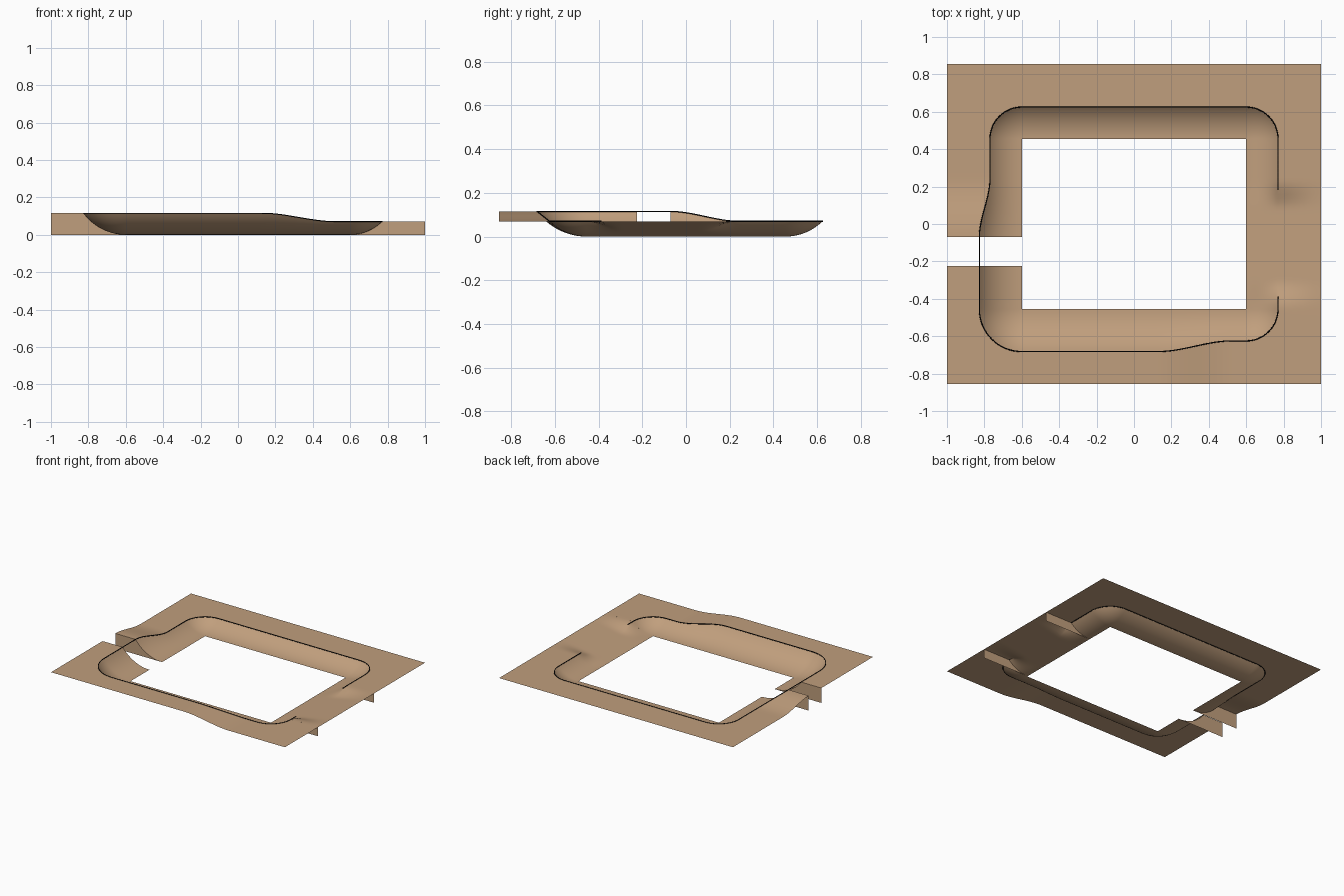
import bpy, math

if "Cube" in bpy.data.objects:
    bpy.data.objects.remove(bpy.data.objects["Cube"])

HX, HY = 0.6, 0.455          # half size of the central opening
OX, OY = 1.0, 0.855          # half size of the outer rectangle
LOW, HIGH = 0.07, 0.115      # rim heights
GAP = (-0.225, -0.07)        # open slot in the left side
RAMP = (-0.45, 0.23)         # eased ramp on the right side


def material(name, rgb):
    m = bpy.data.materials.new(name)
    m.diffuse_color = (*rgb, 1)
    m.use_nodes = True
    m.node_tree.nodes["Principled BSDF"].inputs["Base Color"].default_value = m.diffuse_color
    return m


tan = material("tan", (0.53, 0.345, 0.205))
black = material("black", (0.002, 0.002, 0.002))


def smooth(t):
    t = max(0.0, min(1.0, t))
    return t * t * (3 - 2 * t)


def mesh_object(name, verts, faces):
    me = bpy.data.meshes.new(name)
    me.from_pydata(verts, [], faces)
    me.materials.append(tan)
    ob = bpy.data.objects.new(name, me)
    bpy.context.collection.objects.link(ob)
    return ob


def rim_distance(h):
    return 0.17 + (h - LOW) * 0.057 / 0.045


def profile(h, reach):
    """Wall arc rising to the rim, then a flat flange: (distance, height)."""
    d = rim_distance(h)
    r = (d * d + h * h) / (2 * h)
    top = math.asin(d / r)
    pts = [(r * math.sin(top * k / 12), r - r * math.cos(top * k / 12)) for k in range(13)]
    return pts + [(d + (reach - d) * k / 5, h) for k in range(1, 6)]


# stations around the opening: (x, y, outward x, outward y, reach, rim height, ramp blend)
stations = []


def left(y0, y1, n):
    for i in range(n + 1):
        y = y0 + (y1 - y0) * i / n
        h = HIGH + (LOW - HIGH) * smooth((y + 0.07) / 0.31)
        stations.append((-HX, y, -1, 0, OX - HX, h, 0))


def corner(x, y, start, h):
    ax, ay = OX - HX, OY - HY
    for i in range(1, 16):
        a = start + math.pi / 2 * i / 16
        c, s = math.cos(a), math.sin(a)
        reach = min(ax / max(abs(c), 1e-6), ay / max(abs(s), 1e-6))
        stations.append((x, y, c, s, reach, h, 0))


left(GAP[0], -HY, 6)
corner(-HX, -HY, math.pi, HIGH)
for i in range(41):
    x = -HX + 2 * HX * i / 40
    h = HIGH + (LOW - HIGH) * smooth((x - 0.13) / 0.39)
    stations.append((x, -HY, 0, -1, OY - HY, h, 0))
corner(HX, -HY, -math.pi / 2, LOW)
for i in range(41):
    y = -HY + 2 * HY * i / 40
    w = smooth((y - RAMP[0]) / 0.15) * smooth((RAMP[1] - y) / 0.15)
    stations.append((HX, y, 1, 0, OX - HX, LOW, w))
corner(HX, HY, 0, LOW)
for i in range(11):
    stations.append((HX - 2 * HX * i / 10, HY, 0, 1, OY - HY, LOW, 0))
corner(-HX, HY, math.pi / 2, LOW)
left(HY, GAP[1], 20)

# formed sheet: curved wall plus flange
verts, faces = [], []
for x, y, ox, oy, reach, h, w in stations:
    for d, z in profile(h, reach):
        verts.append((x + ox * d, y + oy * d, z * (1 - w) + w * h * d / reach))
N = 18
for i in range(len(stations) - 1):
    for j in range(N - 1):
        a = i * N + j
        faces.append((a, a + 1, a + N + 1, a + N))
sheet = mesh_object("formed_flange", verts, faces)
bpy.context.view_layer.objects.active = sheet
sheet.select_set(True)
bpy.ops.object.shade_smooth_by_angle(angle=math.radians(25))


# upright end plates filling the space below the profile
def end_plate(name, side, y, h):
    pts = profile(h, OX - HX)
    v, f = [], []
    for d, z in pts:
        v += [(side * (HX + d), y, 0), (side * (HX + d), y, z)]
    for i in range(len(pts) - 1):
        a = 2 * i
        f.append((a, a + 2, a + 3, a + 1) if i else (a, a + 2, a + 3))
    mesh_object(name, v, f)


end_plate("left_front_plate", -1, GAP[0], HIGH)
end_plate("left_back_plate", -1, GAP[1], HIGH)
end_plate("right_front_plate", 1, RAMP[0], LOW)
end_plate("right_back_plate", 1, RAMP[1], LOW)

# black rim line, broken along the ramp and bridging the slot
first = [s for s in stations[:len(stations) // 2] if not (s[2] == 1 and s[1] > -0.39)]
cut = max(i for i, s in enumerate(stations) if s[2] == 1 and s[1] < 0.19)
end = max(i for i, s in enumerate(stations) if s[2] == 1 and s[1] < -0.38)
path = stations[cut:] + stations[:end + 1]
cu = bpy.data.curves.new("rim_line", 'CURVE')
cu.dimensions = '3D'
cu.bevel_depth = 0.003
cu.bevel_resolution = 1
sp = cu.splines.new('POLY')
sp.points.add(len(path) - 1)
for p, (x, y, ox, oy, reach, h, w) in zip(sp.points, path):
    d = rim_distance(h)
    p.co = (x + ox * d, y + oy * d, h, 1)
cu.materials.append(black)
bpy.context.collection.objects.link(bpy.data.objects.new("rim_line", cu))
